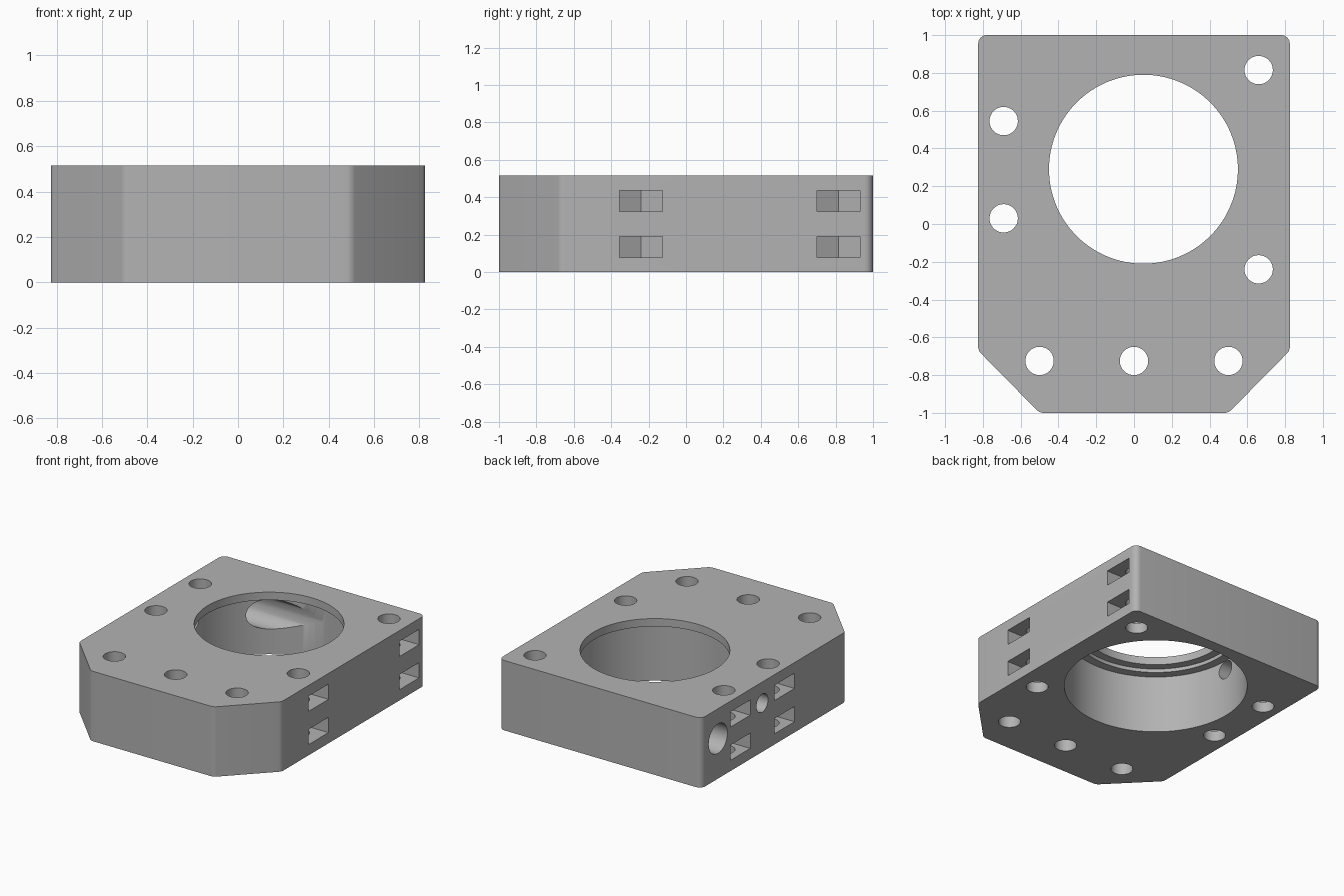
import bpy, bmesh, math
from mathutils import Matrix

if "Cube" in bpy.data.objects:
    bpy.data.objects.remove(bpy.data.objects["Cube"], do_unlink=True)

HEIGHT = 0.515
BORE_X, BORE_Y = 0.05, 0.29

grey = bpy.data.materials.new("plain_grey")
grey.use_nodes = True
grey.diffuse_color = (0.45, 0.45, 0.45, 1)
grey.node_tree.nodes["Principled BSDF"].inputs["Base Color"].default_value = (0.45, 0.45, 0.45, 1)


def prism(name, points, z0, z1, matrix=None, rounding=None):
    """Extrude an outline upward, with optional rounding of upright edges."""
    bm = bmesh.new()
    face = bm.faces.new([bm.verts.new((x, y, z0)) for x, y in points])
    top = bmesh.ops.extrude_face_region(bm, geom=[face])["geom"]
    verts = [v for v in top if isinstance(v, bmesh.types.BMVert)]
    bmesh.ops.translate(bm, verts=verts, vec=(0, 0, z1 - z0))
    for offset, chosen in rounding or []:
        edges = [e for e in bm.edges
                 if abs(e.verts[0].co.z - e.verts[1].co.z) > 0.1 and chosen(e.verts[0].co)]
        bmesh.ops.bevel(bm, geom=edges, offset=offset, segments=6, profile=0.5,
                        affect='EDGES')
    if matrix:
        bm.transform(matrix)
    bmesh.ops.recalc_face_normals(bm, faces=bm.faces)
    mesh = bpy.data.meshes.new(name)
    bm.to_mesh(mesh)
    bm.free()
    mesh.materials.append(grey)
    obj = bpy.data.objects.new(name, mesh)
    bpy.context.collection.objects.link(obj)
    return obj


def circle(x, y, r, n):
    return [(x + r * math.cos(math.tau * i / n), y + r * math.sin(math.tau * i / n))
            for i in range(n)]


def upright_hole(x, y, r, z0, z1, n=48):
    return prism("hole_cutter", circle(x, y, r, n), z0, z1)


def side_hole(y, z, r, x0, x1):
    turn = Matrix.Translation((0, y, z)) @ Matrix.Rotation(math.pi / 2, 4, 'Y')
    return prism("side_hole_cutter", circle(0, 0, r, 48), x0, x1, turn)


# Block outline with cut front corners
body = prism("mounting_block",
             [(-0.825, 1), (-0.825, -0.67), (-0.5, -1), (0.5, -1), (0.825, -0.67), (0.825, 1)],
             0, HEIGHT,
             rounding=[(0.045, lambda p: p.y > 0.9), (0.02, lambda p: p.y < -0.6)])

# Stepped main bore, widest at the bottom
cutters = [upright_hole(BORE_X, BORE_Y, r, -0.1, top, 128)
           for r, top in ((0.5, 0.7), (0.56, 0.457), (0.623, 0.43))]

# Three front bolt holes
cutters += [upright_hole(x, -0.725, 0.075, -0.1, 0.7) for x in (-0.5, 0, 0.5)]

# Side bolt holes, each with two hexagonal nut pockets open to the side
half = 0.115
for side, cx, ys in ((1, 0.66, (0.815, -0.24)), (-1, -0.69, (0.545, 0.03))):
    for y in ys:
        cutters.append(upright_hole(cx, y, 0.075, -0.1, 0.7))
        tip = half / math.cos(math.pi / 6)
        shoulder, out = cx - side * tip / 2, side * 0.9
        outline = [(out, y - half), (out, y + half), (shoulder, y + half),
                   (cx - side * tip, y), (shoulder, y - half)]
        for z in (0.135, 0.38):
            cutters.append(prism("nut_pocket_cutter", outline, z - 0.056, z + 0.056))

# Two passages running tangent into the bore, and a small central port
for sign in (-1, 1):
    cutters.append(side_hole(BORE_Y + sign * 0.515, 0.295, 0.109, -0.9, BORE_X))
cutters.append(side_hole(BORE_Y, 0.36, 0.067, -0.9, -0.5))

# Cut every opening, then discard the cutters
bpy.context.view_layer.objects.active = body
body.select_set(True)
for cutter in cutters:
    cutter.hide_render = True
    mod = body.modifiers.new("opening", 'BOOLEAN')
    mod.operation, mod.solver, mod.object = 'DIFFERENCE', 'EXACT', cutter
    bpy.ops.object.modifier_apply(modifier=mod.name)
    bpy.data.objects.remove(cutter, do_unlink=True)

bpy.ops.object.shade_smooth_by_angle(angle=math.radians(30))
